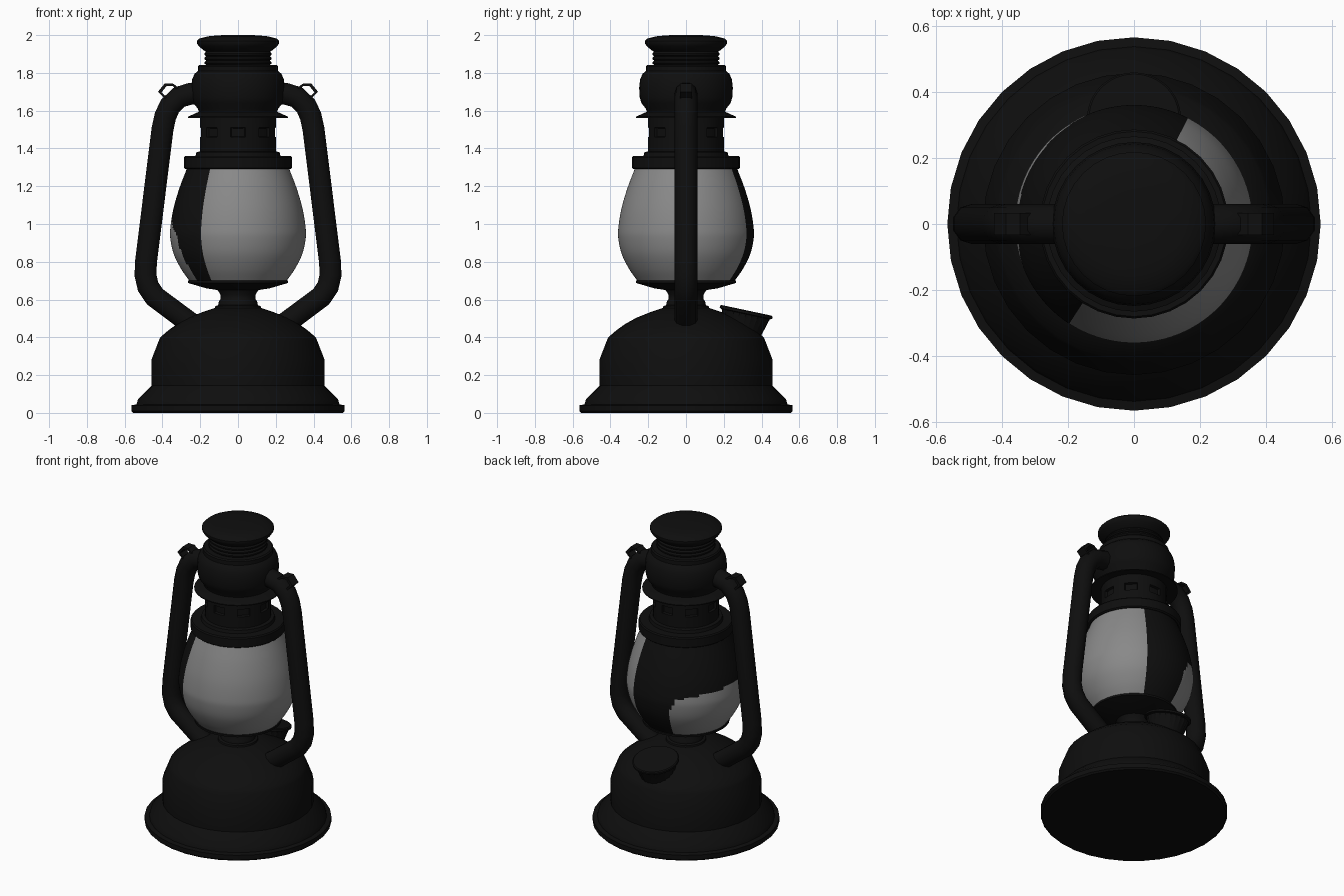
import bpy, bmesh, math
from mathutils import Matrix, Vector

if "Cube" in bpy.data.objects:
    bpy.data.objects.remove(bpy.data.objects["Cube"])


def material(name, rgb):
    m = bpy.data.materials.new(name)
    m.diffuse_color = (*rgb, 1)
    m.use_nodes = True
    m.node_tree.nodes["Principled BSDF"].inputs["Base Color"].default_value = m.diffuse_color
    return m


BLACK = material("black_metal", (0.0045, 0.0045, 0.0045))
GREY = material("grey_glass", (0.25, 0.25, 0.25))


def finish(ob, angle=35):
    bpy.ops.object.select_all(action='DESELECT')
    ob.select_set(True)
    bpy.context.view_layer.objects.active = ob
    bpy.ops.object.shade_smooth_by_angle(angle=math.radians(angle))


def lathe(name, profile, segs=32, mats=(BLACK,), edit=None, matrix=None):
    """Revolve (radius, z) points round z; radius 0 makes a pole."""
    bm = bmesh.new()
    rings = []
    for r, z in profile:
        n = 1 if r == 0 else segs
        rings.append([bm.verts.new((r * math.cos(2 * math.pi * i / segs),
                                    r * math.sin(2 * math.pi * i / segs), z)) for i in range(n)])
    for a, b in zip(rings, rings[1:]):
        for i in range(segs):
            j = (i + 1) % segs
            if len(a) == 1:
                bm.faces.new((a[0], b[j], b[i]))
            elif len(b) == 1:
                bm.faces.new((a[i], a[j], b[0]))
            else:
                bm.faces.new((a[i], a[j], b[j], b[i]))
    bmesh.ops.recalc_face_normals(bm, faces=bm.faces[:])
    if edit:
        edit(bm)
    me = bpy.data.meshes.new(name)
    bm.to_mesh(me)
    bm.free()
    for m in mats:
        me.materials.append(m)
    ob = bpy.data.objects.new(name, me)
    if matrix:
        ob.matrix_world = matrix
    bpy.context.collection.objects.link(ob)
    finish(ob)
    return ob


def spline(pts, steps):
    """Catmull-Rom through 2D points."""
    p = [Vector(q) for q in pts]
    p = [2 * p[0] - p[1]] + p + [2 * p[-1] - p[-2]]
    out = []
    for a, b, c, d in zip(p, p[1:], p[2:], p[3:]):
        for s in range(steps):
            t = s / steps
            out.append(0.5 * (2 * b + (c - a) * t + (2 * a - 5 * b + 4 * c - d) * t * t
                              + (3 * b - a - 3 * c + d) * t ** 3))
    return [tuple(q) for q in out] + [tuple(pts[-1])]


# Fuel tank with flanged foot and domed top
lathe("tank", [(0, 0), (.555, 0), (.565, .01), (.565, .04), (.537, .045), (.53, .072),
               (.457, .145), (.457, .285), (.42, .38), (.412, .40), (.365, .44), (.32, .472),
               (.26, .505), (.19, .533), (.125, .555), (0, .555)])

# Burner neck and globe plate
lathe("burner", [(0, .54), (.125, .545), (.12, .565), (.105, .57), (.103, .585), (.092, .605),
                 (.092, .625), (.108, .65), (.17, .66), (.265, .688), (.265, .70), (.24, .705), (0, .705)])


# Globe: clear grey front half and a grey patch low on the dark back
PATCH = [(109, .90), (116, .98), (135, 1.0), (185, 1.03), (205, .95), (214, .72)]


def paint_globe(bm):
    for f in bm.faces:
        c = f.calc_center_median()
        az = math.degrees(math.atan2(c.y, c.x)) % 360
        grey = az < 62 or az > 238
        for (a0, z0), (a1, z1) in zip(PATCH, PATCH[1:]):
            if a0 <= az < a1:
                grey = c.z < z0 + (z1 - z0) * (az - a0) / (a1 - a0)
        f.material_index = int(grey)


lathe("globe", spline([(.25, .69), (.30, .76), (.34, .84), (.358, .92), (.358, .98),
                       (.342, 1.08), (.31, 1.19), (.268, 1.30)], 6),
      segs=120, mats=(BLACK, GREY), edit=paint_globe)

# Collar above the globe
lathe("collar", [(0, 1.29), (.277, 1.29), (.286, 1.297), (.286, 1.352), (.28, 1.36), (.225, 1.36),
                 (.22, 1.38), (.2, 1.385), (0, 1.385)])


# Chimney drum with eight sunken vents
def cut_vents(bm):
    faces = []
    for f in bm.faces:
        c = f.calc_center_median()
        seg = int(math.degrees(math.atan2(c.y, c.x)) % 360 / 11.25)
        if 1.46 < c.z < 1.51 and c.xy.length > .15 and seg % 4 in (0, 3):
            faces.append(f)
    bmesh.ops.inset_region(bm, faces=faces, thickness=.004, depth=-.015)


lathe("chimney", [(0, 1.37), (.2, 1.37), (.2, 1.46), (.2, 1.51), (.2, 1.57), (0, 1.57)], edit=cut_vents)

# Hood flange, bulged air chamber
lathe("flange", [(0, 1.57), (.2, 1.57), (.265, 1.562), (.265, 1.568), (.205, 1.595), (0, 1.595)])
lathe("air_chamber", [(0, 1.585), (.205, 1.585), (.212, 1.61), (.236, 1.64), (.245, 1.67), (.248, 1.72),
                      (.243, 1.765), (.23, 1.795), (.213, 1.81), (.213, 1.835), (.205, 1.842), (0, 1.842)])

# Ribbed throat and flared top cap
ribs = [p for k in range(3) for p in ((.168, 1.842 + k * .023), (.178, 1.849 + k * .023),
                                      (.178, 1.857 + k * .023))]
lathe("top_cap", [(0, 1.83), (.17, 1.83)] + ribs + [(.17, 1.912), (.185, 1.922), (.208, 1.942), (.218, 1.957),
                  (.218, 1.97), (.205, 1.982), (.15, 1.995), (.08, 2.0), (0, 2.0)])

# Tilted filler cap at the back
tilt = Matrix.Translation((0, .32, .54)) @ Matrix.Rotation(math.radians(-12), 4, 'X')


def knurl(bm):
    for v in bm.verts:
        az = round(math.degrees(math.atan2(v.co.y, v.co.x)) / 7.5)
        if -.12 < v.co.z < -.016 and az % 2:
            v.co.xy *= .96


lathe("filler_cap", [(0, -.19), (.09, -.19), (.104, -.11), (.13, -.018), (.142, -.014), (.142, -.002),
                     (.136, .003), (0, .003)], segs=48, edit=knurl, matrix=tilt)

# Side tubes and bail lugs, one on each side
TUBE = [(.15, 1.69), (.25, 1.69), (.31, 1.672), (.36, 1.625), (.385, 1.57), (.40, 1.50), (.487, .80),
        (.49, .73), (.476, .668), (.44, .615), (.27, .488), (.18, .425)]
LUG = [(.37, 1.645), (.424, 1.70), (.388, 1.744), (.345, 1.744), (.285, 1.70)]

for side, label in ((-1, "left"), (1, "right")):
    cu = bpy.data.curves.new(label + "_tube", 'CURVE')
    cu.dimensions = '3D'
    cu.bevel_depth = .061
    cu.bevel_resolution = 3
    cu.use_fill_caps = True
    sp = cu.splines.new('POLY')
    sp.points.add(len(TUBE) - 1)
    for p, (x, z) in zip(sp.points, TUBE):
        p.co = (side * x, 0, z, 1)
    cu.materials.append(BLACK)
    tube = bpy.data.objects.new(label + "_tube", cu)
    bpy.context.collection.objects.link(tube)
    bpy.ops.object.select_all(action='DESELECT')
    tube.select_set(True)
    bpy.context.view_layer.objects.active = tube
    bpy.ops.object.convert(target='MESH')
    finish(bpy.context.view_layer.objects.active, 50)

    # Lug: flat strap bent over the tube shoulder
    mid = Vector((.35, 1.69))
    bm = bmesh.new()
    rows = []
    for q in LUG:
        inner = mid + (Vector(q) - mid) * .74
        rows.append([bm.verts.new((side * x, y, z)) for (x, z), y in
                     ((q, -.033), (q, .033), (inner, .033), (inner, -.033))])
    for a, b in zip(rows, rows[1:]):
        for i in range(4):
            j = (i + 1) % 4
            bm.faces.new((a[i], a[j], b[j], b[i]))
    bm.faces.new(rows[0])
    bm.faces.new(rows[-1])
    bmesh.ops.recalc_face_normals(bm, faces=bm.faces[:])
    me = bpy.data.meshes.new(label + "_lug")
    bm.to_mesh(me)
    bm.free()
    me.materials.append(BLACK)
    bpy.context.collection.objects.link(bpy.data.objects.new(label + "_lug", me))
